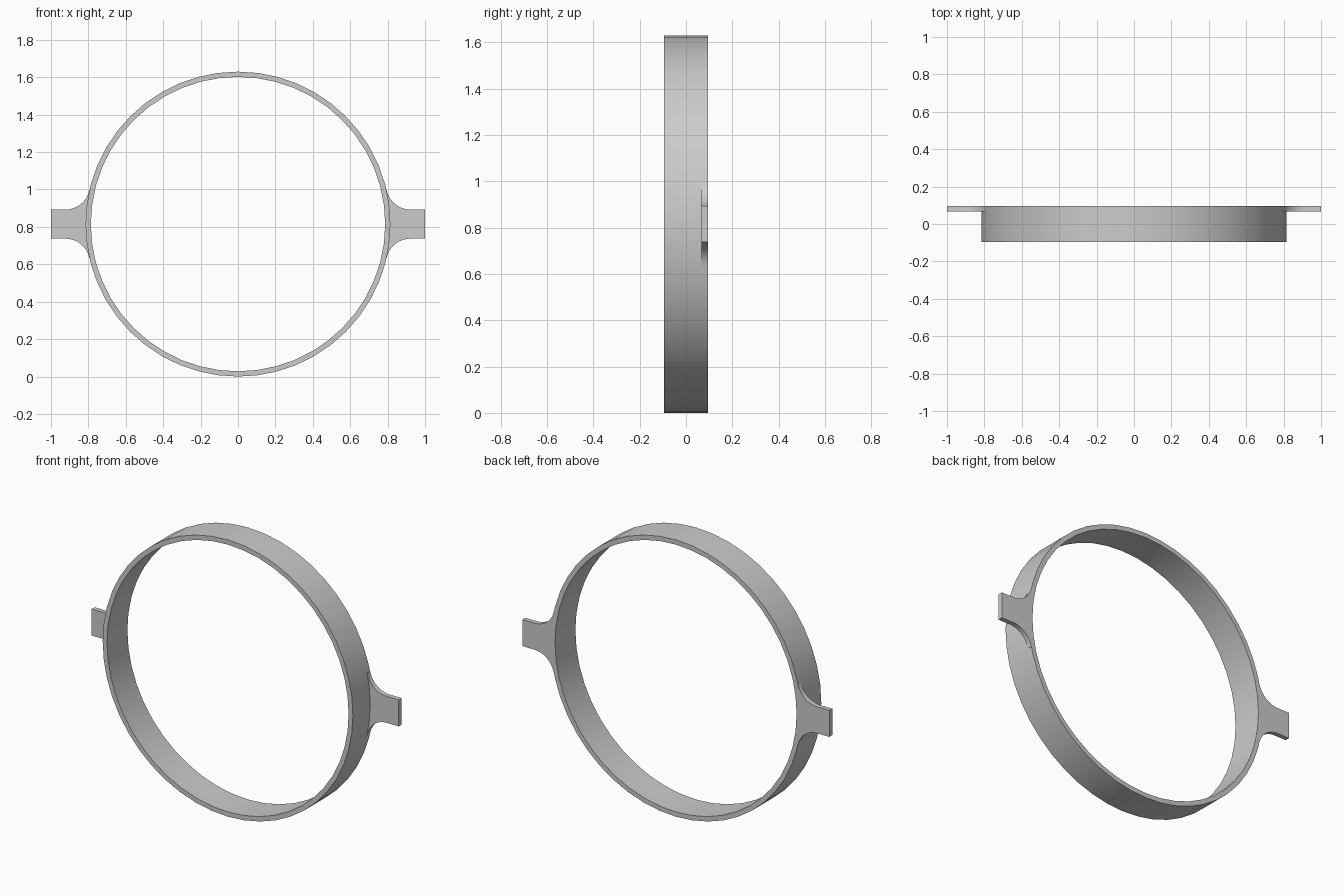
import bpy, bmesh, math
from mathutils import Vector

if "Cube" in bpy.data.objects:
    bpy.data.objects.remove(bpy.data.objects["Cube"], do_unlink=True)

OUTER, INNER, CENTRE = 0.815, 0.787, 0.815
BACK, FRONT, TAB_FRONT = 0.095, -0.095, 0.067
SEGMENTS = 48
TAB_HALF, FILLET = 0.078, 0.13

grey = bpy.data.materials.new("light grey")
grey.use_nodes = True
colour = (0.6, 0.6, 0.6, 1)
grey.diffuse_color = colour
grey.node_tree.nodes["Principled BSDF"].inputs["Base Color"].default_value = colour


def finish(bm, name):
    bmesh.ops.recalc_face_normals(bm, faces=bm.faces)
    mesh = bpy.data.meshes.new(name)
    bm.to_mesh(mesh)
    bm.free()
    mesh.materials.append(grey)
    obj = bpy.data.objects.new(name, mesh)
    obj.location.z = CENTRE
    bpy.context.collection.objects.link(obj)
    bpy.ops.object.select_all(action="DESELECT")
    obj.select_set(True)
    bpy.context.view_layer.objects.active = obj
    bpy.ops.object.shade_smooth_by_angle(angle=math.radians(30))
    return obj


# Ring: a rectangular section swept around the y axis
bm = bmesh.new()
section = [(OUTER, FRONT), (OUTER, BACK), (INNER, BACK), (INNER, FRONT)]
verts = [bm.verts.new((x, y, 0)) for x, y in section]
edges = [bm.edges.new((verts[i], verts[(i + 1) % 4])) for i in range(4)]
bmesh.ops.spin(bm, geom=verts + edges, cent=(0, 0, 0), axis=(0, 1, 0),
               angle=math.tau, steps=SEGMENTS, use_merge=True)
bmesh.ops.remove_doubles(bm, verts=bm.verts, dist=0.0001)
finish(bm, "ring")

# Fillet arc tangent to the ring and to the straight edge of the tab
cz = TAB_HALF + FILLET
cx = math.sqrt((OUTER + FILLET) ** 2 - cz ** 2)
touch = math.atan2(cz, cx)
upper = [(1.0, TAB_HALF)]
for i in range(13):
    a = -math.pi / 2 - (math.pi / 2 - touch) * i / 12
    upper.append((cx + FILLET * math.cos(a), cz + FILLET * math.sin(a)))

# Inner end of the tab follows the ring wall
root = [((OUTER - 0.003) * math.cos(a), (OUTER - 0.003) * math.sin(a))
        for a in (touch * k / 4 for k in range(4, -5, -1))]
outline = upper + root + [(x, -z) for x, z in reversed(upper)]

# Side tabs, flush with the back of the ring
for name, side in (("left_tab", 1), ("right_tab", -1)):
    bm = bmesh.new()
    face = bm.faces.new([bm.verts.new((side * x, BACK, z)) for x, z in outline])
    extruded = bmesh.ops.extrude_face_region(bm, geom=[face], use_keep_orig=True)
    moved = [g for g in extruded["geom"] if isinstance(g, bmesh.types.BMVert)]
    bmesh.ops.translate(bm, verts=moved, vec=Vector((0, TAB_FRONT - BACK, 0)))
    finish(bm, name)
